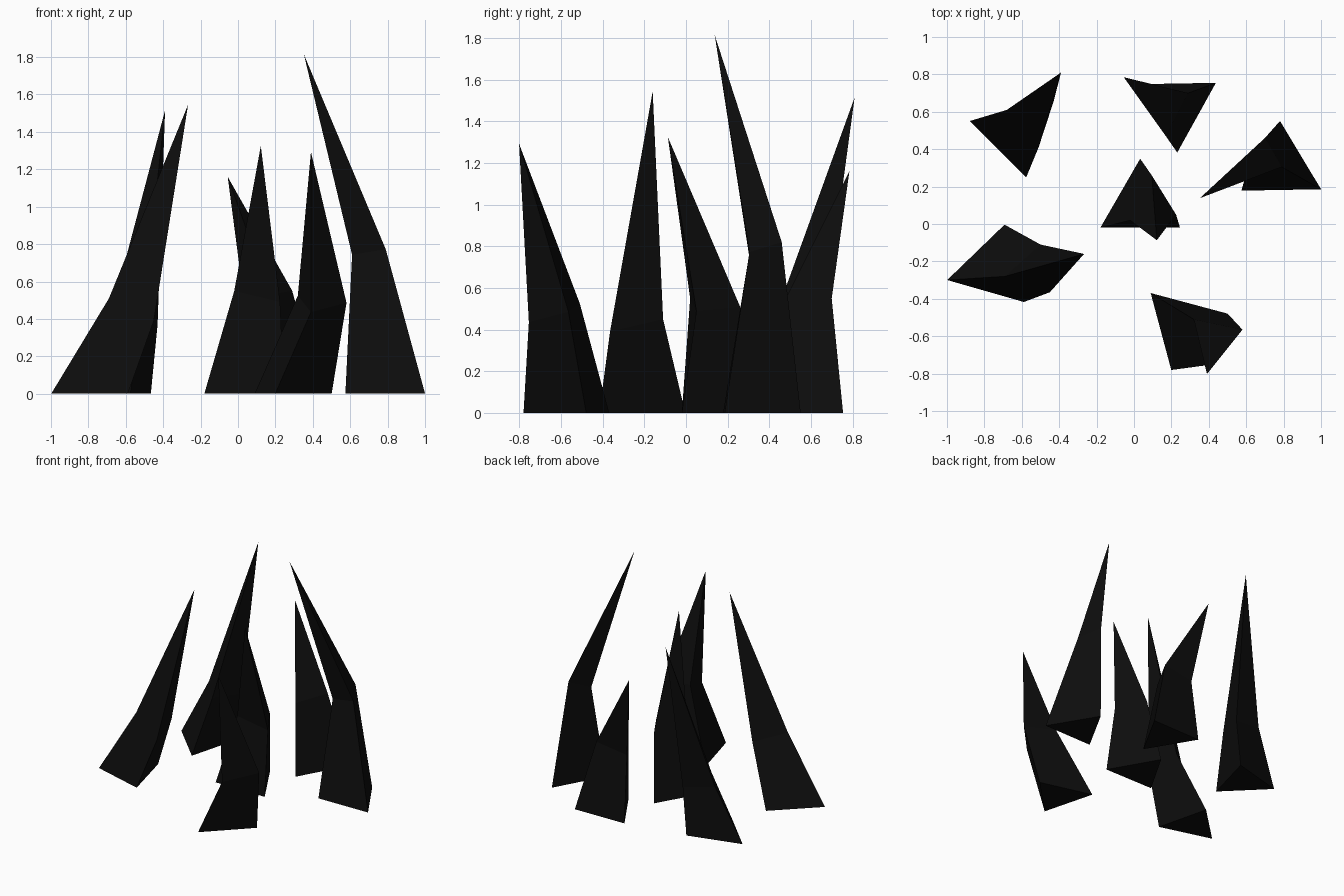
import bpy, bmesh
from math import cos, sin, radians

if "Cube" in bpy.data.objects:
    bpy.data.objects.remove(bpy.data.objects["Cube"])

BASE_RADIUS = 0.246

dark = bpy.data.materials.new("dark_stone")
dark.diffuse_color = (0.004, 0.004, 0.004, 1)
dark.use_nodes = True
dark.node_tree.nodes["Principled BSDF"].inputs["Base Color"].default_value = dark.diffuse_color


def spike(name, centre, angle, bend, tip):
    """Three-sided spike: level triangular base, tilted bend ring, pointed tip."""
    bm = bmesh.new()
    base = []
    for i in range(3):
        a = radians(angle + 120 * i)
        base.append(bm.verts.new((centre[0] + BASE_RADIUS * cos(a),
                                  centre[1] + BASE_RADIUS * sin(a), 0)))
    ring = [bm.verts.new(p) for p in bend]
    top = bm.verts.new(tip)
    bm.faces.new(base[::-1])
    for i in range(3):
        j = (i + 1) % 3
        bm.faces.new((base[i], base[j], ring[j], ring[i]))
        bm.faces.new((ring[i], ring[j], top))
    bmesh.ops.recalc_face_normals(bm, faces=bm.faces)
    mesh = bpy.data.meshes.new(name)
    bm.to_mesh(mesh)
    bm.free()
    mesh.materials.append(dark)
    bpy.context.collection.objects.link(bpy.data.objects.new(name, mesh))


# Back spikes
spike("back_left_spike", (-0.64, 0.487), 165,
      [(-0.68, 0.61, 0.42), (-0.51, 0.41, 0.41), (-0.43, 0.655, 0.37)],
      (-0.39, 0.81, 1.515))
spike("back_spike", (0.227, 0.628), 31,
      [(0.29, 0.70, 0.55), (0.03, 0.69, 0.51), (0.17, 0.47, 0.53)],
      (-0.055, 0.785, 1.16))
# Centre and right spikes
spike("centre_spike", (0.033, 0.103), 90,
      [(0.095, 0.26, 0.51), (-0.02, 0.02, 0.55), (0.225, 0.05, 0.49)],
      (0.122, -0.087, 1.325))
spike("right_spike", (0.785, 0.305), 91,
      [(0.70, 0.46, 0.82), (0.61, 0.305, 0.743), (0.79, 0.305, 0.772)],
      (0.352, 0.138, 1.815))
# Front and left spikes
spike("left_spike", (-0.76, -0.24), 194,
      [(-0.69, -0.28, 0.51), (-0.45, -0.365, 0.39), (-0.50, -0.11, 0.45)],
      (-0.267, -0.16, 1.545))
spike("front_spike", (0.263, -0.543), 15,
      [(0.58, -0.565, 0.486), (0.32, -0.51, 0.525), (0.39, -0.755, 0.436)],
      (0.39, -0.802, 1.293))
